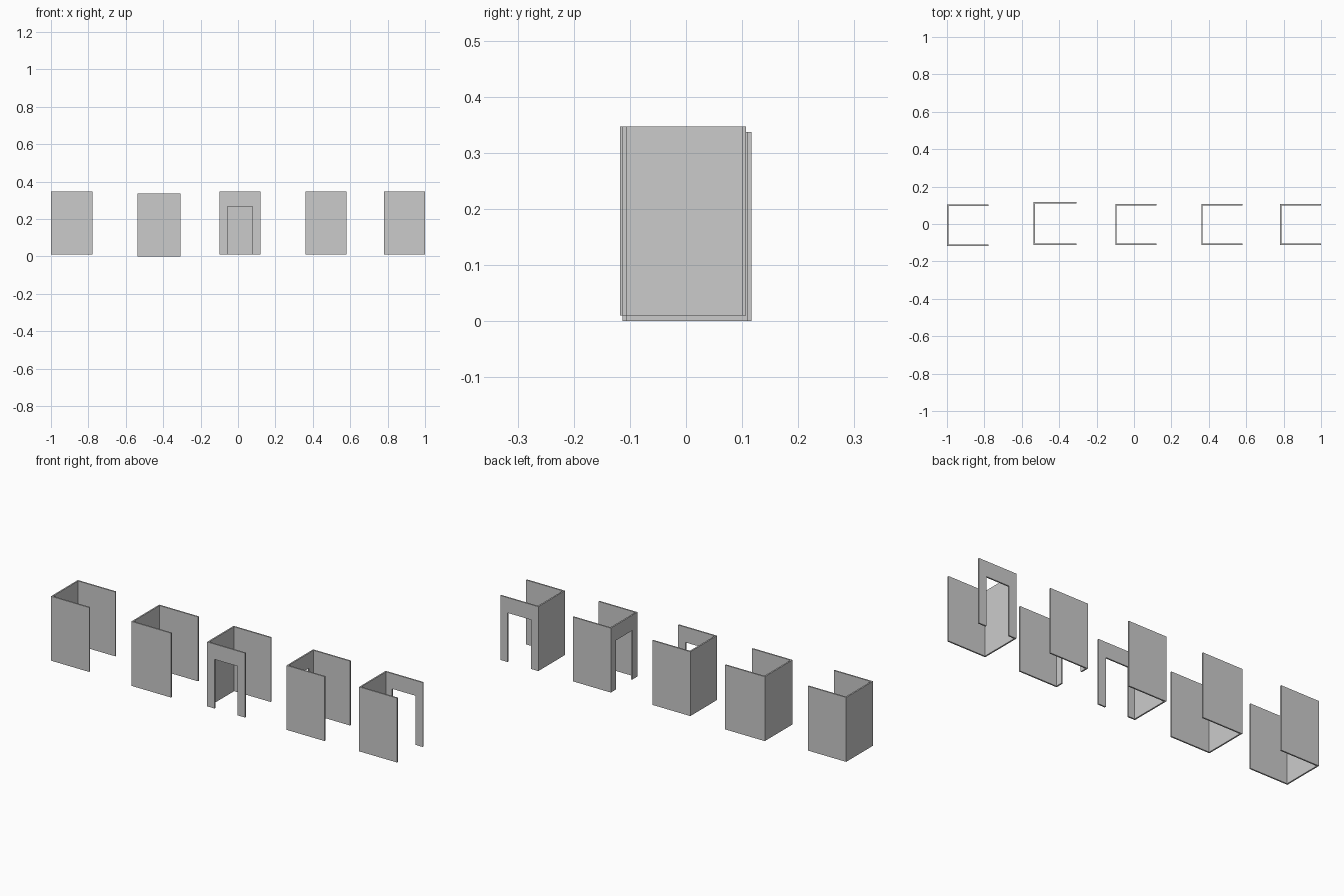
import bpy
import bmesh

cube = bpy.data.objects.get("Cube")
if cube:
    bpy.data.objects.remove(cube, do_unlink=True)

THICK = 0.0075
DOOR_W, DOOR_H = 0.134, 0.257

grey = bpy.data.materials.new("wall_grey")
grey.use_nodes = True
colour = (0.6, 0.6, 0.6, 1)
grey.diffuse_color = colour
grey.node_tree.nodes["Principled BSDF"].inputs["Base Color"].default_value = colour


def prism(name, outline, z0, z1):
    """Extrude a plan outline upwards into a solid."""
    bm = bmesh.new()
    face = bm.faces.new([bm.verts.new((x, y, z0)) for x, y in outline])
    top = bmesh.ops.extrude_face_region(bm, geom=[face])["geom"]
    bmesh.ops.translate(bm, vec=(0, 0, z1 - z0),
                        verts=[v for v in top if isinstance(v, bmesh.types.BMVert)])
    bmesh.ops.recalc_face_normals(bm, faces=bm.faces)
    mesh = bpy.data.meshes.new(name)
    bm.to_mesh(mesh)
    bm.free()
    mesh.materials.append(grey)
    obj = bpy.data.objects.new(name, mesh)
    bpy.context.collection.objects.link(obj)
    return obj


def cut_door(room, cx, cy, along_x, z0):
    """Cut a doorway through one wall, down to its foot."""
    hx, hy = (DOOR_W / 2, 0.02) if along_x else (0.02, DOOR_W / 2)
    cutter = prism("door_cutter", [(cx - hx, cy - hy), (cx + hx, cy - hy),
                                   (cx + hx, cy + hy), (cx - hx, cy + hy)],
                   z0 - 0.05, z0 + DOOR_H)
    cutter.hide_render = True
    mod = room.modifiers.new("doorway", "BOOLEAN")
    mod.operation = "DIFFERENCE"
    mod.solver = "EXACT"
    mod.object = cutter
    bpy.context.view_layer.objects.active = room
    bpy.ops.object.modifier_apply(modifier=mod.name)
    bpy.data.objects.remove(cutter, do_unlink=True)


# Five three-sided wall sets, open towards +x: name, x0, y0, z0, size, door wall
ROOMS = [
    ("plain_walls", -1.0, -0.118, 0.01, 0.222, None),
    ("large_plain_walls", -0.538, -0.113, 0.0, 0.23, None),
    ("front_door_walls", -0.1, -0.113, 0.01, 0.22, "front"),
    ("side_door_walls", 0.36, -0.113, 0.01, 0.22, "side"),
    ("back_door_walls", 0.78, -0.113, 0.01, 0.22, "back"),
]

for name, x0, y0, z0, size, door in ROOMS:
    x1, y1 = x0 + size, y0 + size
    xi, yi, yj = x0 + THICK, y0 + THICK, y1 - THICK
    room = prism(name, [(x0, y0), (x1, y0), (x1, yi), (xi, yi),
                        (xi, yj), (x1, yj), (x1, y1), (x0, y1)],
                 z0, z0 + 0.337)
    mid_x, mid_y = (x0 + x1) / 2, (y0 + y1) / 2
    if door == "front":
        cut_door(room, mid_x, y0, True, z0)
    elif door == "back":
        cut_door(room, mid_x, y1, True, z0)
    elif door == "side":
        cut_door(room, x0, mid_y, False, z0)
